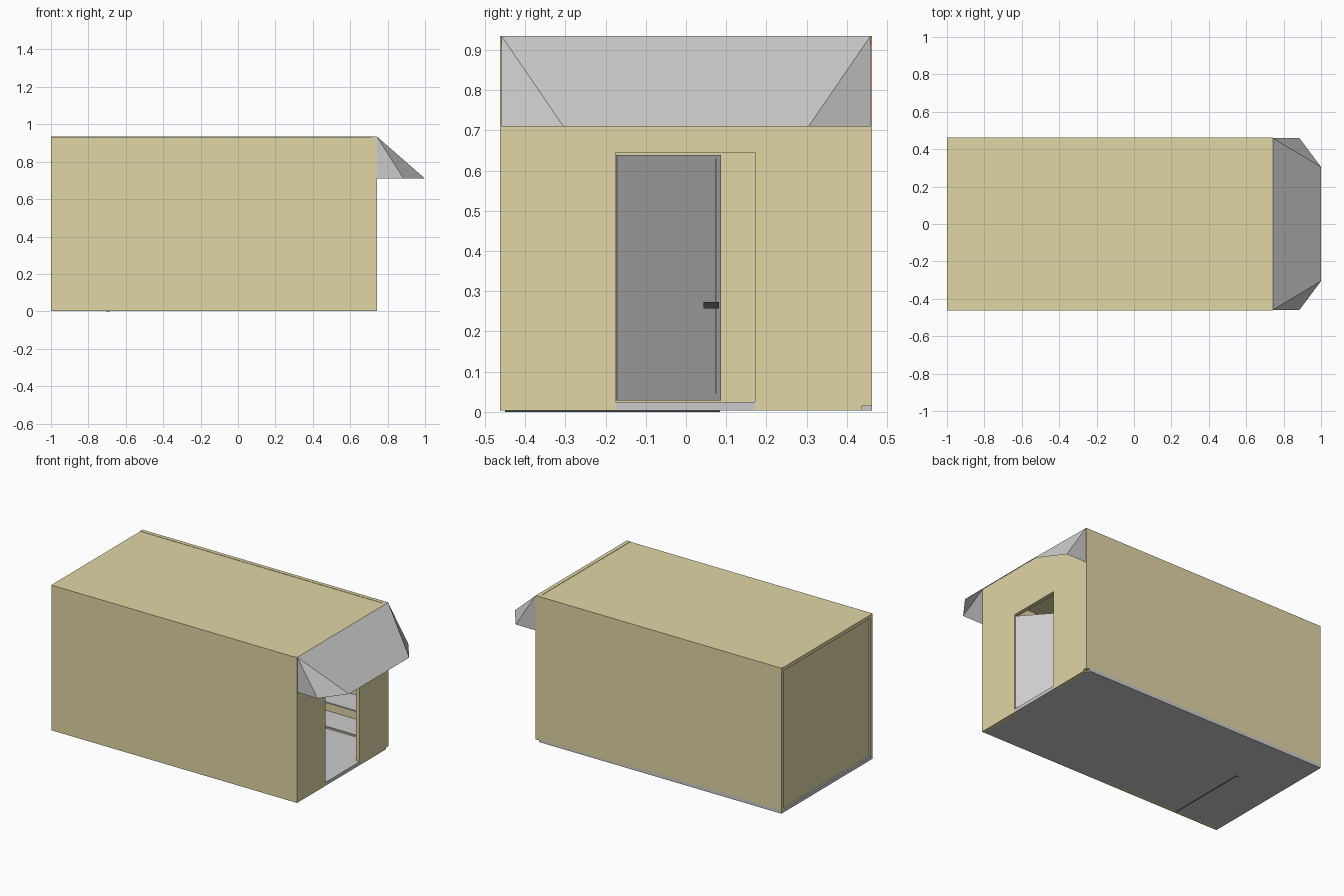
import bpy, bmesh, math
from mathutils import Matrix

if "Cube" in bpy.data.objects:
    bpy.data.objects.remove(bpy.data.objects["Cube"])


def material(name, col):
    m = bpy.data.materials.new(name)
    m.diffuse_color = (*col, 1)
    m.use_nodes = True
    m.node_tree.nodes["Principled BSDF"].inputs["Base Color"].default_value = m.diffuse_color
    return m


TAN = material("tan_panel", (0.75, 0.67, 0.38))
DARK = material("dark_metal", (0.08, 0.08, 0.08))


def finish(name, bm, mat=None):
    me = bpy.data.meshes.new(name)
    bm.to_mesh(me)
    bm.free()
    ob = bpy.data.objects.new(name, me)
    bpy.context.collection.objects.link(ob)
    if mat:
        me.materials.append(mat)
    return ob


def box(name, lo, hi, mat=None):
    bm = bmesh.new()
    size = [b - a for a, b in zip(lo, hi)]
    mid = [(a + b) / 2 for a, b in zip(lo, hi)]
    bmesh.ops.create_cube(bm, size=1, matrix=Matrix.Translation(mid) @ Matrix.Diagonal((*size, 1)))
    return finish(name, bm, mat)


T = 0.025          # panel thickness
X0, X1 = -1.0, 0.742
Y = 0.462
TOP = 0.935

# Floor and shell panels, lapped at the corners
box("floor", (X0, -Y + 0.002, 0.003), (X1 - T, Y, T))
box("threshold", (X1 - T, -0.174, 0.003), (X1, 0.172, T))
box("front_wall", (X0, -Y, 0.003), (X1 - T, -Y + T, TOP - T), TAN)
box("back_wall", (X0, Y - T, 0.014), (X1, Y, TOP), TAN)
box("end_wall", (X0 + 0.01, -Y + T, T), (X0 + 0.01 + T, Y - T, TOP - T), TAN)
box("roof", (X0, -Y, TOP - T), (X1 - T, Y - T, TOP - 0.002), TAN)

# Door wall: profile with a doorway notch, extruded through its thickness
bm = bmesh.new()
profile = [(-Y, 0.003), (-0.174, 0.003), (-0.174, 0.645), (0.172, 0.645),
           (0.172, 0.003), (Y - T, 0.003), (Y - T, TOP), (-Y, TOP)]
face = bm.faces.new([bm.verts.new((X1 - T, y, z)) for y, z in profile])
ext = bmesh.ops.extrude_face_region(bm, geom=[face])
bmesh.ops.translate(bm, vec=(T, 0, 0), verts=[v for v in ext["geom"] if isinstance(v, bmesh.types.BMVert)])
bmesh.ops.recalc_face_normals(bm, faces=bm.faces)
finish("door_wall", bm, TAN)

# Awning: open folded sheet with angled corners
bm = bmesh.new()
LOW = 0.71
sides = []
for s in (-1, 1):
    wall_low, wall_top, fold_top, corner, tip = [bm.verts.new(c) for c in (
        (X1, s * 0.459, LOW), (X1, s * 0.459, TOP), (X1, s * 0.305, TOP),
        (0.885, s * 0.459, LOW), (1.0, s * 0.305, LOW))]
    bm.faces.new((wall_low, corner, wall_top))
    bm.faces.new((wall_top, corner, tip))
    bm.faces.new((wall_top, tip, fold_top))
    sides.append((fold_top, tip))
bm.faces.new((sides[0][0], sides[0][1], sides[1][1], sides[1][0]))
bmesh.ops.recalc_face_normals(bm, faces=bm.faces)
finish("awning", bm)

# Door leaf standing ajar, with edge trim, lever and latch turned on the hinge
door_parts = [
    box("door_leaf", (-0.018, 0, 0.028), (0, 0.343, 0.638)),
    box("door_edge_trim", (0, 0.325, 0.045), (0.002, 0.329, 0.63)),
    box("door_lever", (0.012, 0.275, 0.257), (0.02, 0.32, 0.273), DARK),
    box("lever_post", (0, 0.308, 0.259), (0.014, 0.32, 0.271), DARK),
    box("door_latch", (-0.012, 0.343, 0.235), (-0.006, 0.348, 0.247), DARK),
]
for p in door_parts:
    p.location = (0.735, -0.172, 0)
    p.rotation_euler.z = math.radians(41)

# Storage shelves along the back wall
for i in range(4):
    z = 0.14 + 0.155 * i
    box(f"shelf_{i + 1}", (X0 + 0.04, 0.26, z - 0.008), (X1 - T, Y - T, z))

# Thin drain line beneath the floor
box("drain_line", (-0.692, -0.45, 0), (-0.688, 0.085, 0.004), DARK)
box("drain_elbow", (-0.705, 0.081, 0), (-0.688, 0.085, 0.004), DARK)
